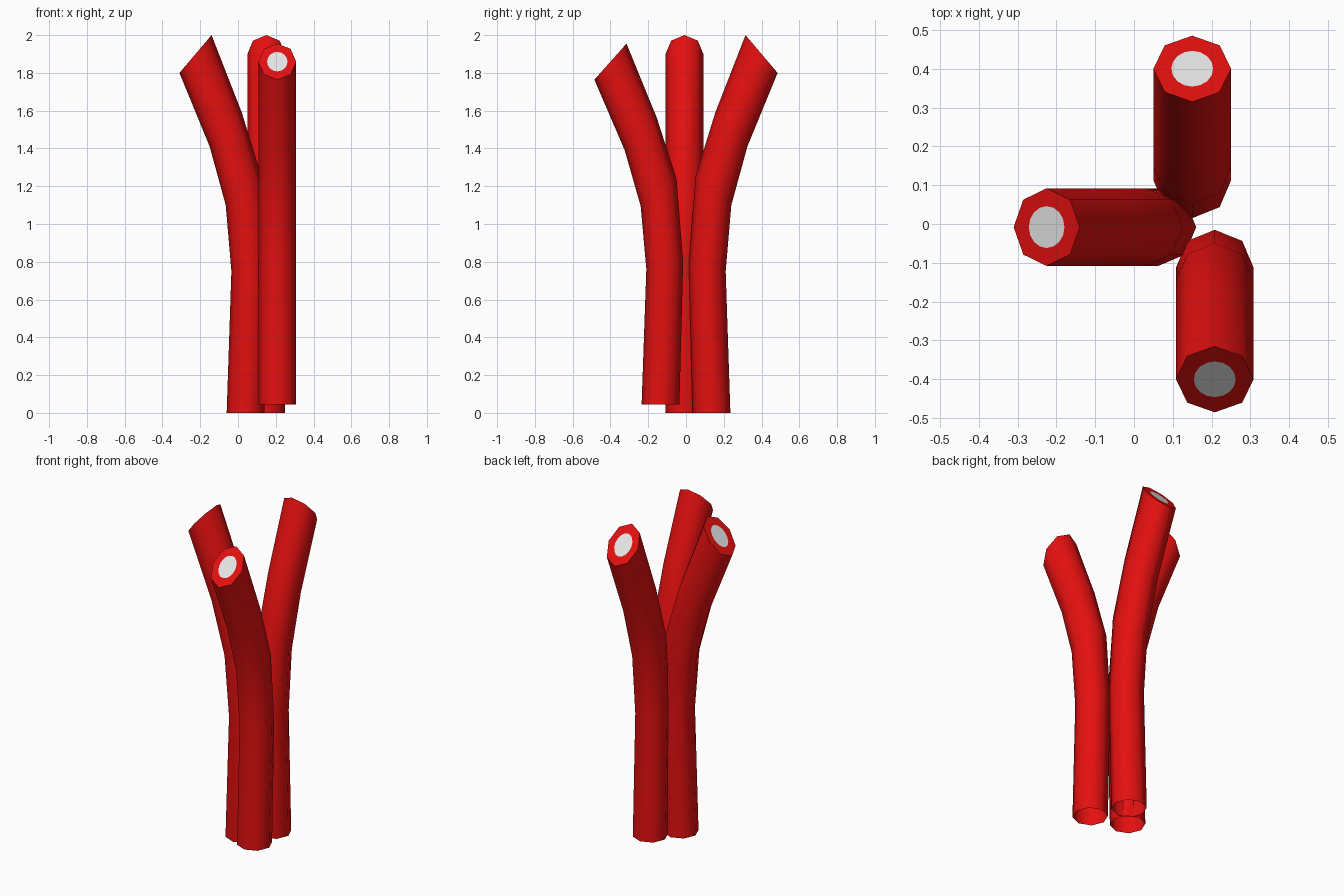
import bpy, bmesh, math
from mathutils import Vector

if "Cube" in bpy.data.objects:
    bpy.data.objects.remove(bpy.data.objects["Cube"])

SIDES, RADIUS = 8, 0.1

# Side profile of one stem: (outer reach, outer z, inner reach, inner z) per ring
RINGS = [(0.235, 0.0, 0.035, 0.0),
         (0.21, 0.75, 0.015, 0.79),
         (0.24, 1.10, 0.05, 1.25),
         (0.325, 1.41, 0.155, 1.59),
         (0.485, 1.80, 0.315, 2.0)]


def material(name, rgb):
    m = bpy.data.materials.new(name)
    m.diffuse_color = (*rgb, 1.0)
    m.use_nodes = True
    m.node_tree.nodes["Principled BSDF"].inputs["Base Color"].default_value = m.diffuse_color
    return m


red = material("red_skin", (0.78, 0.005, 0.005))
white = material("white_core", (0.85, 0.85, 0.85))


def stem(name, origin, direction, z_scale=1.0):
    """Bent octagonal stem leaning along direction, open at the bottom."""
    out = Vector((*direction, 0))
    side = Vector((-out.y, out.x, 0))
    base = Vector((*origin, 0))
    bm = bmesh.new()

    def add_ring(ro, zo, ri, zi, size=1.0, count=SIDES):
        verts = []
        for i in range(count):
            a = 2 * math.pi * i / count
            t = math.cos(a) * size
            reach = (ro + ri) / 2 + t * (ro - ri) / 2
            z = (zo + zi) / 2 + t * (zo - zi) / 2
            p = base + out * reach + side * (RADIUS * size * math.sin(a))
            p.z = 1 + (z - 1) * z_scale
            verts.append(bm.verts.new(p))
        return verts

    # tube wall
    rings = [add_ring(*r) for r in RINGS]
    for a, b in zip(rings, rings[1:]):
        for i in range(SIDES):
            j = (i + 1) % SIDES
            bm.faces.new((a[i], a[j], b[j], b[i]))

    # slanted cut end: red rim around a round white core
    core = add_ring(*RINGS[-1], size=0.54, count=SIDES * 2)
    rim = rings[-1]
    n = len(core)
    for i in range(SIDES):
        j, k = (i + 1) % SIDES, 2 * i
        bm.faces.new((rim[i], core[k + 1], core[k]))
        bm.faces.new((rim[i], rim[j], core[k + 1]))
        bm.faces.new((rim[j], core[(k + 2) % n], core[k + 1]))
    bm.faces.new(core).material_index = 1

    bm.normal_update()
    for f in bm.faces:
        f.smooth = True
    for i in range(SIDES):
        bm.edges.get((rim[i], rim[(i + 1) % SIDES])).smooth = False
    me = bpy.data.meshes.new(name)
    bm.to_mesh(me)
    bm.free()
    me.materials.append(red)
    me.materials.append(white)
    bpy.context.collection.objects.link(bpy.data.objects.new(name, me))


stem("left_stem", (0.175, -0.008), (-1, 0))
stem("back_stem", (0.15, 0.0), (0, 1))
stem("front_stem", (0.208, 0.0), (0, -1), 0.955)
